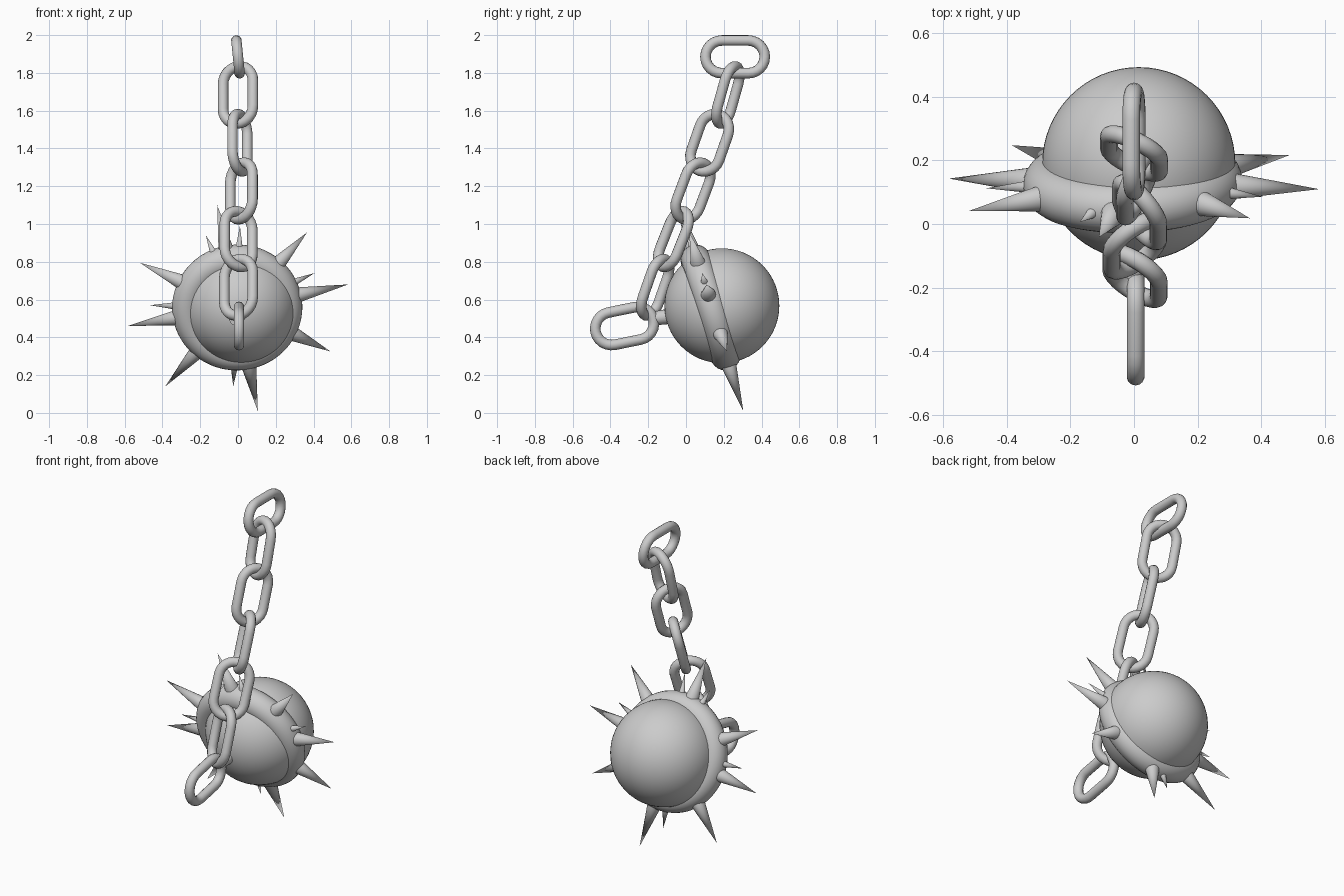
import bpy, bmesh, math
from mathutils import Vector, Matrix

if "Cube" in bpy.data.objects:
    bpy.data.objects.remove(bpy.data.objects["Cube"])


def smooth(ob, deg=40):
    bpy.context.view_layer.objects.active = ob
    ob.select_set(True)
    bpy.ops.object.shade_smooth_by_angle(angle=math.radians(deg))
    ob.select_set(False)


def cone(name, a, b, r1, r2, n=20):
    a, b = Vector(a), Vector(b)
    d = b - a
    bpy.ops.mesh.primitive_cone_add(vertices=n, radius1=r1, radius2=r2,
                                    depth=d.length, location=(a + b) / 2,
                                    rotation=d.to_track_quat('Z', 'Y').to_euler())
    ob = bpy.context.object
    ob.name = name
    smooth(ob)
    return ob


def link(name, centre, long_axis, width_axis, length=0.37, width=0.23, tube=0.028):
    """Stadium-shaped chain link swept with a round section."""
    a = Vector(long_axis).normalized()
    w = Vector(width_axis)
    w = (w - a * w.dot(a)).normalized()
    n = a.cross(w)
    r = width / 2 - tube
    h = length / 2 - tube - r
    bm = bmesh.new()
    rings = []
    for side in (1, -1):
        for i in range(13):
            t = math.radians(-90 + 15 * i)
            out = (a * math.cos(t) + w * math.sin(t)) * side
            p = Vector(centre) + a * h * side + out * r
            rings.append([bm.verts.new(p + tube * (out * math.cos(k * math.tau / 14)
                                                   + n * math.sin(k * math.tau / 14)))
                          for k in range(14)])
    for i, ring in enumerate(rings):
        nxt = rings[(i + 1) % len(rings)]
        for k in range(14):
            m = (k + 1) % 14
            bm.faces.new((ring[k], nxt[k], nxt[m], ring[m]))
    bmesh.ops.recalc_face_normals(bm, faces=bm.faces)
    me = bpy.data.meshes.new(name)
    bm.to_mesh(me)
    bm.free()
    ob = bpy.data.objects.new(name, me)
    bpy.context.collection.objects.link(ob)
    smooth(ob)


# Ball
bpy.ops.mesh.primitive_uv_sphere_add(segments=64, ring_count=32, radius=0.304,
                                     location=(0.015, 0.19, 0.567))
bpy.context.object.name = "ball"
smooth(bpy.context.object)

# Tilted band around the ball
C = Vector((-0.004, 0.13, 0.558))
N = Vector((-0.03, 1, 0.31)).normalized()
bpy.ops.mesh.primitive_torus_add(major_segments=72, minor_segments=24,
                                 major_radius=0.265, minor_radius=0.08, location=C,
                                 rotation=N.to_track_quat('Z', 'Y').to_euler())
bpy.context.object.name = "band"
smooth(bpy.context.object)


# Spikes lie in the band plane; given by front-view tip (x, z)
def spike(name, x, z, base):
    tip = Vector((x, C.y + 0.03 * (x - C.x) - 0.31 * (z - C.z), z))
    cone(name, C + (tip - C).normalized() * 0.31, tip, base, 0.0)


big = [(0.583, 0.68), (0.365, 0.955), (-0.11, 1.1), (-0.52, 0.795),
       (-0.583, 0.46), (-0.385, 0.14), (0.105, 0.01), (0.49, 0.325)]
small = [(0.405, 0.74), (0.01, 0.99), (-0.17, 0.94), (-0.465, 0.57), (-0.025, 0.14)]
for i, (x, z) in enumerate(big):
    spike(f"spike_{i + 1}", x, z, 0.043)
for i, (x, z) in enumerate(small):
    spike(f"small_spike_{i + 1}", x, z, 0.022)

# Lug joining the ball to the chain
cone("lug", (0.0, -0.06, 0.515), (-0.01, -0.18, 0.498), 0.042, 0.036)

# Chain: centre, long axis, width axis
chain = [((0.0, 0.26, 1.885), (0, 1, 0), (-0.1, 0, 1)),
         ((0.0, 0.222, 1.683), (0, 0.27, 0.96), (0.9, -0.43, 0)),
         ((0.01, 0.125, 1.43), (0, 0.33, 0.94), (0.43, 0.9, 0)),
         ((0.018, 0.037, 1.175), (0, 0.35, 0.93), (0.65, -0.76, 0)),
         ((0.003, -0.067, 0.92), (0, 0.37, 0.93), (0.82, 0.57, 0)),
         ((0.003, -0.163, 0.665), (0, 0.33, 0.94), (0.85, -0.53, 0)),
         ((0.005, -0.325, 0.46), (0, 0.98, 0.2), (0, -0.2, 0.98))]
for i, (c, a, w) in enumerate(chain):
    link(f"chain_link_{i + 1}", c, a, w)
